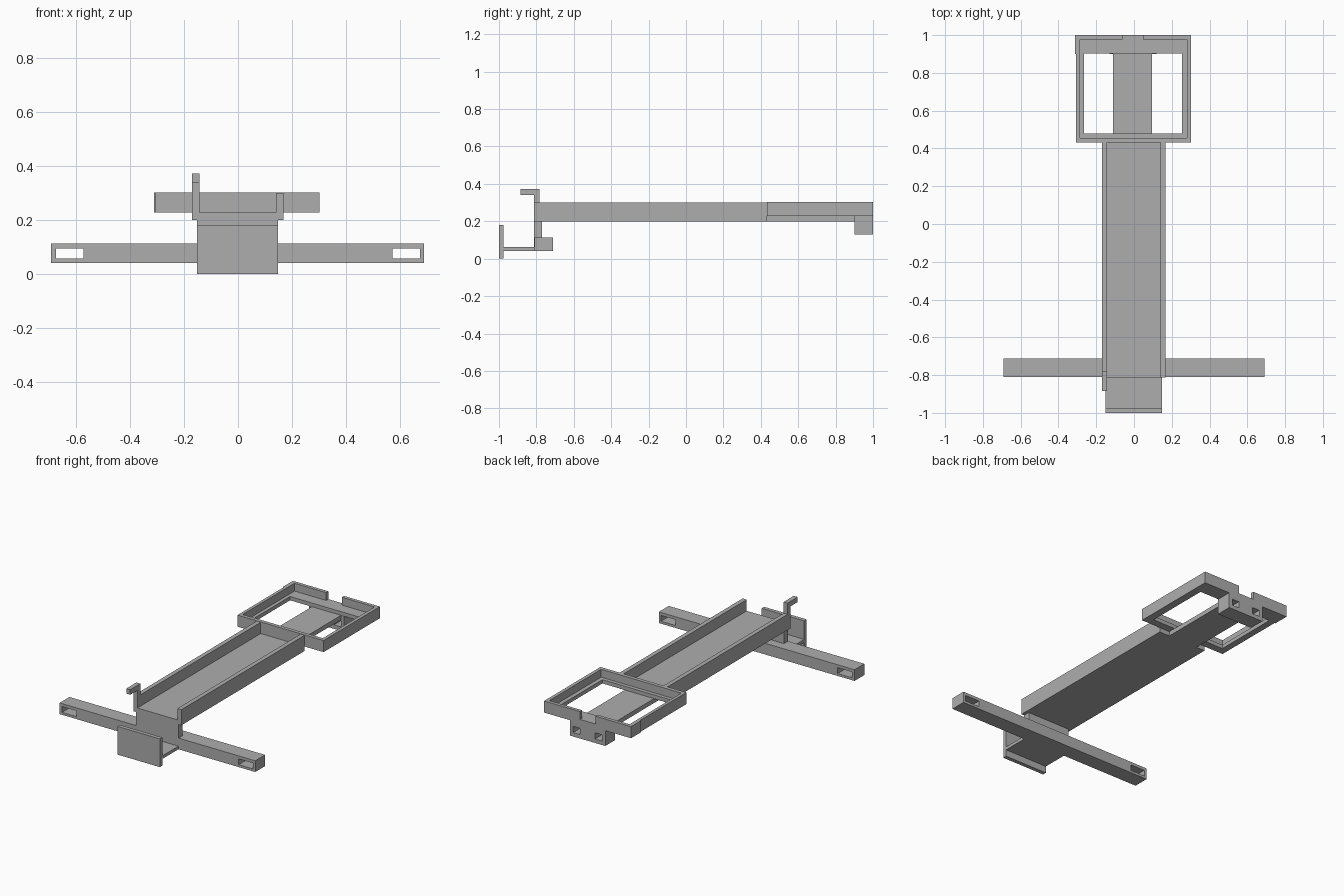
import bpy
import bmesh
from mathutils import Vector

cube = bpy.data.objects.get("Cube")
if cube:
    bpy.data.objects.remove(cube, do_unlink=True)

grey = bpy.data.materials.new("plain grey")
grey.use_nodes = True
colour = (0.42, 0.42, 0.42, 1)
grey.diffuse_color = colour
grey.node_tree.nodes["Principled BSDF"].inputs["Base Color"].default_value = colour


def finish(name, bm):
    """Turn a bmesh into a flat-shaded grey object."""
    bmesh.ops.recalc_face_normals(bm, faces=bm.faces)
    mesh = bpy.data.meshes.new(name)
    bm.to_mesh(mesh)
    bm.free()
    mesh.materials.append(grey)
    ob = bpy.data.objects.new(name, mesh)
    bpy.context.collection.objects.link(ob)
    return ob


def box(name, x, y, z):
    """Box between pairs of limits on each axis."""
    bm = bmesh.new()
    bmesh.ops.create_cube(bm, size=1)
    for v in bm.verts:
        v.co = Vector([(lo + hi) / 2 + c * (hi - lo)
                       for c, (lo, hi) in zip(v.co, (x, y, z))])
    return finish(name, bm)


def extrude(name, outline, axis, start, end):
    """Extrude an outline, given in the other two axes, along an axis."""
    bm = bmesh.new()
    verts = []
    for point in outline:
        co = list(point)
        co.insert(axis, start)
        verts.append(bm.verts.new(co))
    face = bm.faces.new(verts)
    moved = bmesh.ops.extrude_face_region(bm, geom=[face])["geom"]
    shift = Vector((0, 0, 0))
    shift[axis] = end - start
    bmesh.ops.translate(bm, vec=shift,
                        verts=[g for g in moved if isinstance(g, bmesh.types.BMVert)])
    return finish(name, bm)


def cut(target, *limits):
    """Cut a hidden box out of the target."""
    cutter = box(target.name + "_cutter", *limits)
    cutter.hide_render = True
    cutter.hide_set(True)
    cutter.display_type = 'WIRE'
    mod = target.modifiers.new("cut", 'BOOLEAN')
    mod.operation = 'DIFFERENCE'
    mod.solver = 'EXACT'
    mod.object = cutter
    bpy.context.view_layer.update()
    # Apply the cut, then drop the cutter
    done = bpy.data.meshes.new_from_object(
        target.evaluated_get(bpy.context.evaluated_depsgraph_get()))
    target.modifiers.clear()
    target.data = done
    bpy.data.objects.remove(cutter, do_unlink=True)


# Long open channel
extrude("tray", [(-0.17, 0.2), (0.168, 0.2), (0.168, 0.3), (0.14, 0.3),
                 (0.14, 0.228), (-0.142, 0.228), (-0.142, 0.3), (-0.17, 0.3)],
        1, -0.812, 0.432)

# Rectangular rear frame with a recessed ledge and a notch in the back wall
frame = extrude("rear_frame", [(-0.306, 0.432), (0.302, 0.432), (0.302, 1),
                               (-0.312, 1), (-0.312, 0.9), (-0.306, 0.9)],
                2, 0.228, 0.302)
cut(frame, (-0.264, 0.254), (0.48, 0.902), (0.1, 0.5))
cut(frame, (-0.286, 0.28), (0.456, 0.978), (0.252, 0.5))
cut(frame, (-0.062, 0.048), (0.95, 1.1), (0.252, 0.5))

# Strip running under the frame, ending in a block with two square holes
box("rear_strip", (-0.11, 0.096), (0.43, 0.92), (0.2, 0.2285))
block = box("rear_block", (-0.13, 0.12), (0.9, 1), (0.13, 0.2285))
for x in (-0.107, 0.047):
    cut(block, (x, x + 0.05), (0.8, 1.1), (0.155, 0.195))

# Hook on the right front corner of the tray
extrude("hook", [(-0.812, 0.29), (-0.782, 0.29), (-0.782, 0.372),
                 (-0.884, 0.372), (-0.884, 0.34), (-0.812, 0.34)],
        0, -0.17, -0.142)

# Neck, shelf and upright front plate
extrude("front_bracket", [(-1, 0), (-0.975, 0), (-0.975, 0.042), (-0.77, 0.042),
                          (-0.77, 0.201), (-0.812, 0.201), (-0.812, 0.062),
                          (-0.975, 0.062), (-0.975, 0.18), (-1, 0.18)],
        0, -0.152, 0.148)

# Wide crossbar with a slot through each end
bar = box("crossbar", (-0.692, 0.69), (-0.811, -0.712), (0.0415, 0.113))
for side in (-1, 1):
    cut(bar, sorted((side * 0.573, side * 0.675)), (-1, -0.5), (0.057, 0.094))
